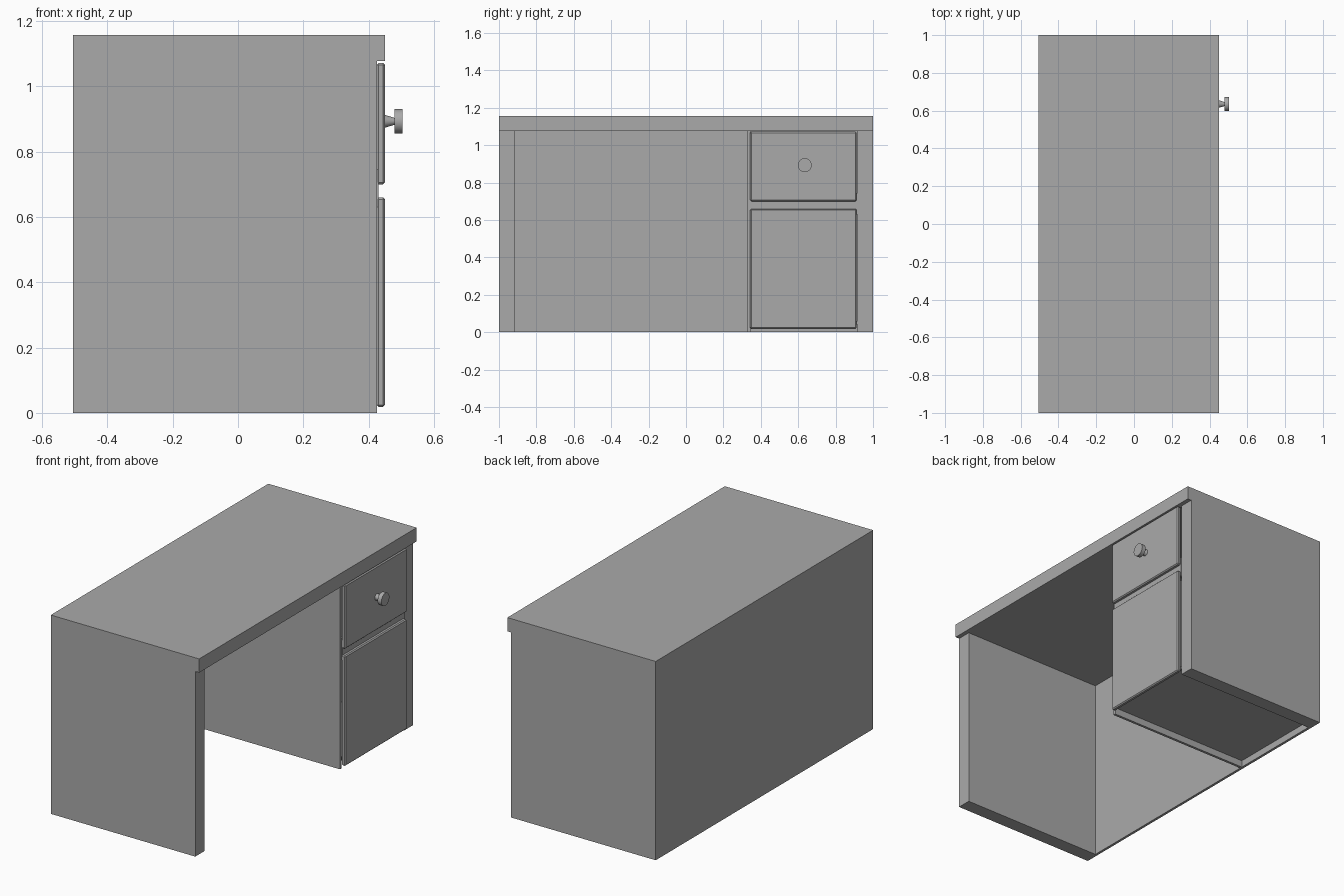
import bpy
import math

if "Cube" in bpy.data.objects:
    bpy.data.objects.remove(bpy.data.objects["Cube"])

grey = bpy.data.materials.new("grey")
grey.diffuse_color = (0.4, 0.4, 0.4, 1)
grey.use_nodes = True
grey.node_tree.nodes["Principled BSDF"].inputs["Base Color"].default_value = grey.diffuse_color


def box(name, lo, hi, bevel=0):
    """Box between two corners, optionally with bevelled edges."""
    bpy.ops.mesh.primitive_cube_add(
        size=1, location=[(a + b) / 2 for a, b in zip(lo, hi)])
    ob = bpy.context.object
    ob.name = name
    ob.scale = [b - a for a, b in zip(lo, hi)]
    bpy.ops.object.transform_apply(location=False, rotation=False, scale=True)
    ob.data.materials.append(grey)
    if bevel:
        mod = ob.modifiers.new("bevel", "BEVEL")
        mod.width = bevel
        mod.segments = 1
    return ob


def knob_part(name, x0, x1, r0, r1):
    """Round section running along x from radius r0 to r1."""
    bpy.ops.mesh.primitive_cone_add(
        vertices=32, radius1=r0, radius2=r1, depth=x1 - x0,
        location=((x0 + x1) / 2, 0.635, 0.893), rotation=(0, math.pi / 2, 0))
    ob = bpy.context.object
    ob.name = name
    ob.data.materials.append(grey)
    bpy.ops.object.shade_smooth_by_angle()


BACK, FRONT, TOP = -0.505, 0.425, 1.077

# Carcass
box("desk_top", (BACK, -1, TOP), (0.45, 1, 1.157))
box("back_panel", (BACK, -1, 0), (BACK + 0.015, 1, TOP))
box("left_side_panel", (BACK + 0.015, -1, 0), (FRONT, -0.917, TOP))
box("right_side_panel", (BACK + 0.015, 0.917, 0), (FRONT, 1, TOP))

# Drawer cabinet
box("cabinet_divider", (BACK + 0.015, 0.33, 0), (FRONT, 0.345, TOP))
box("cabinet_floor", (BACK + 0.015, 0.345, 0.04), (FRONT - 0.005, 0.917, 0.06))
box("drawer_rail", (FRONT - 0.03, 0.345, 0.63), (0.43, 0.917, 0.745))

# Drawer fronts
box("upper_drawer_front", (FRONT, 0.343, 0.70), (0.45, 0.912, 1.072), 0.006)
box("lower_drawer_front", (FRONT, 0.343, 0.018), (0.45, 0.912, 0.66), 0.006)

# Knob
knob_part("knob_stem", 0.449, 0.481, 0.02, 0.01)
knob_part("knob_disc", 0.48, 0.504, 0.037, 0.037)
